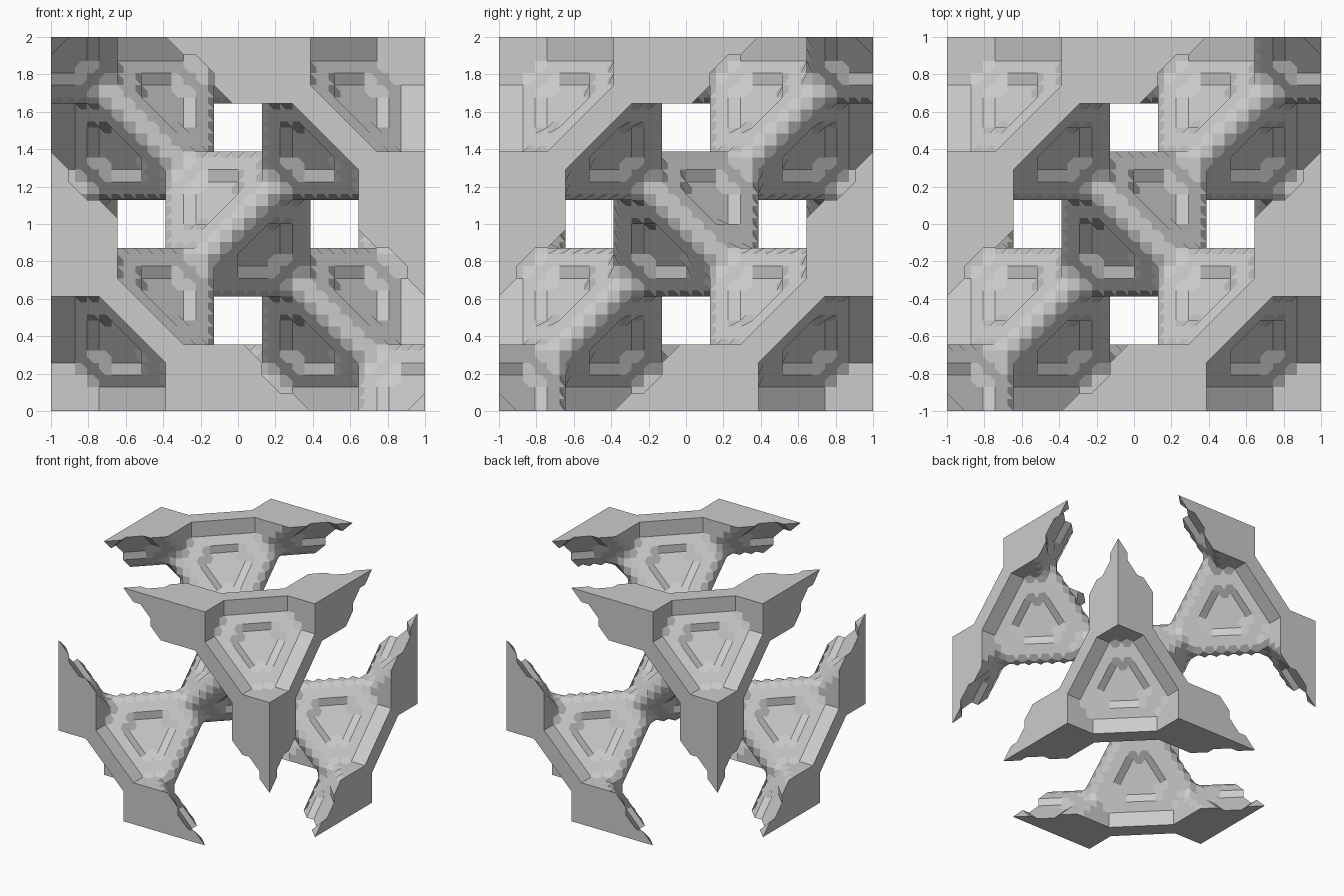
import bpy, bmesh, math
from itertools import product

cube = bpy.data.objects.get("Cube")
if cube:
    bpy.data.objects.remove(cube, do_unlink=True)

N = 32                    # samples along each side
HALF = (N - 1) / 2
STEP = 1 / HALF           # sample spacing
REACH = 6                 # half width of a hub
FACET = 7                 # how far a hub's slanted facets lie from its centre
PIT = 4                   # size of the sunken middle of each facet
RIM = 13.5                # the rim layers repeat the section found here

# Hubs of a diamond lattice: corner and face hubs, then the four inner ones.
# Each hub is a tetrahedron whose facets all have the same sign product.
HUBS = [(h, 1) for h in product((-16, 0, 16), repeat=3) if sum(h) % 32 == 0]
HUBS += [(h, -1) for h in product((-8, 8), repeat=3) if math.prod(h) < 0]
FACETS = {s: [n for n in product((-1, 1), repeat=3) if math.prod(n) == s]
          for s in (1, -1)}


def in_hub(p, centre, sign):
    local = [a - b for a, b in zip(p, centre)]
    if max(map(abs, local)) > REACH:
        return False
    for n in FACETS[sign]:
        along = [a * b for a, b in zip(local, n)]
        sunken = min(along) > 0 and max(along) < PIT
        if sum(along) > FACET - sunken:
            return False
    return True


def is_solid(p):
    """Inside a hub, or beside one where it meets a side of the block."""
    tests = [p]
    for axis in range(3):
        if abs(p[axis]) > RIM:
            q = list(p)
            q[axis] = math.copysign(RIM, q[axis])
            tests.append(q)
    return any(in_hub(q, *hub) for q in tests for hub in HUBS)


def add(c, d):
    return (c[0] + d[0], c[1] + d[1], c[2] + d[2])


# Blocky samples of the lattice
solid = {c for c in product(range(N), repeat=3)
         if is_solid([i - HALF for i in c])}

# The six sides of a cell, each a ring of corners
CORNERS = list(product((0, 1), repeat=3))
SIDES = []
for axis, side in product(range(3), (0, 1)):
    ring = []
    for u, v in ((0, 0), (1, 0), (1, 1), (0, 1)):
        k = [0, 0, 0]
        k[axis], k[(axis + 1) % 3], k[(axis + 2) % 3] = side, u, v
        ring.append(tuple(k))
    SIDES.append(ring if side else ring[::-1])

bm = bmesh.new()
verts = {}


def edge_point(key):
    """Shared vertex halfway along a cell edge, kept inside the block."""
    if key not in verts:
        q = [max(-1, min(1, (s / 2 - HALF) * STEP)) for s in key]
        verts[key] = bm.verts.new((q[0], q[1], q[2] + 1))
    return verts[key]


# Cut every cell the surface passes through into facets
for cell in product(range(-1, N), repeat=3):
    inside = {d: add(cell, d) in solid for d in CORNERS}
    if len(set(inside.values())) == 1:
        continue
    follow = {}
    for ring in SIDES:
        cuts = []
        for a, b in zip(ring, ring[1:] + ring[:1]):
            if inside[a] != inside[b]:
                key = add(add(cell, a), add(cell, b))
                cuts.append((key, inside[b]))
        for i, (key, entering) in enumerate(cuts):
            if entering:
                follow[cuts[(i + 1) % len(cuts)][0]] = key
    while follow:
        key = next(iter(follow))
        loop = []
        while key in follow:
            loop.append(key)
            key = follow.pop(key)
        bm.faces.new([edge_point(k) for k in loop])

# Drop the slivers flattened against the sides
bmesh.ops.remove_doubles(bm, verts=bm.verts, dist=STEP / 100)
bmesh.ops.recalc_face_normals(bm, faces=bm.faces)

mesh = bpy.data.meshes.new("lattice_block")
bm.to_mesh(mesh)
bm.free()

# Plain grey finish
grey = bpy.data.materials.new("plain grey")
grey.use_nodes = True
colour = (0.6, 0.6, 0.6, 1)
grey.diffuse_color = colour
grey.node_tree.nodes["Principled BSDF"].inputs["Base Color"].default_value = colour
mesh.materials.append(grey)

block = bpy.data.objects.new("lattice_block", mesh)
bpy.context.collection.objects.link(block)
